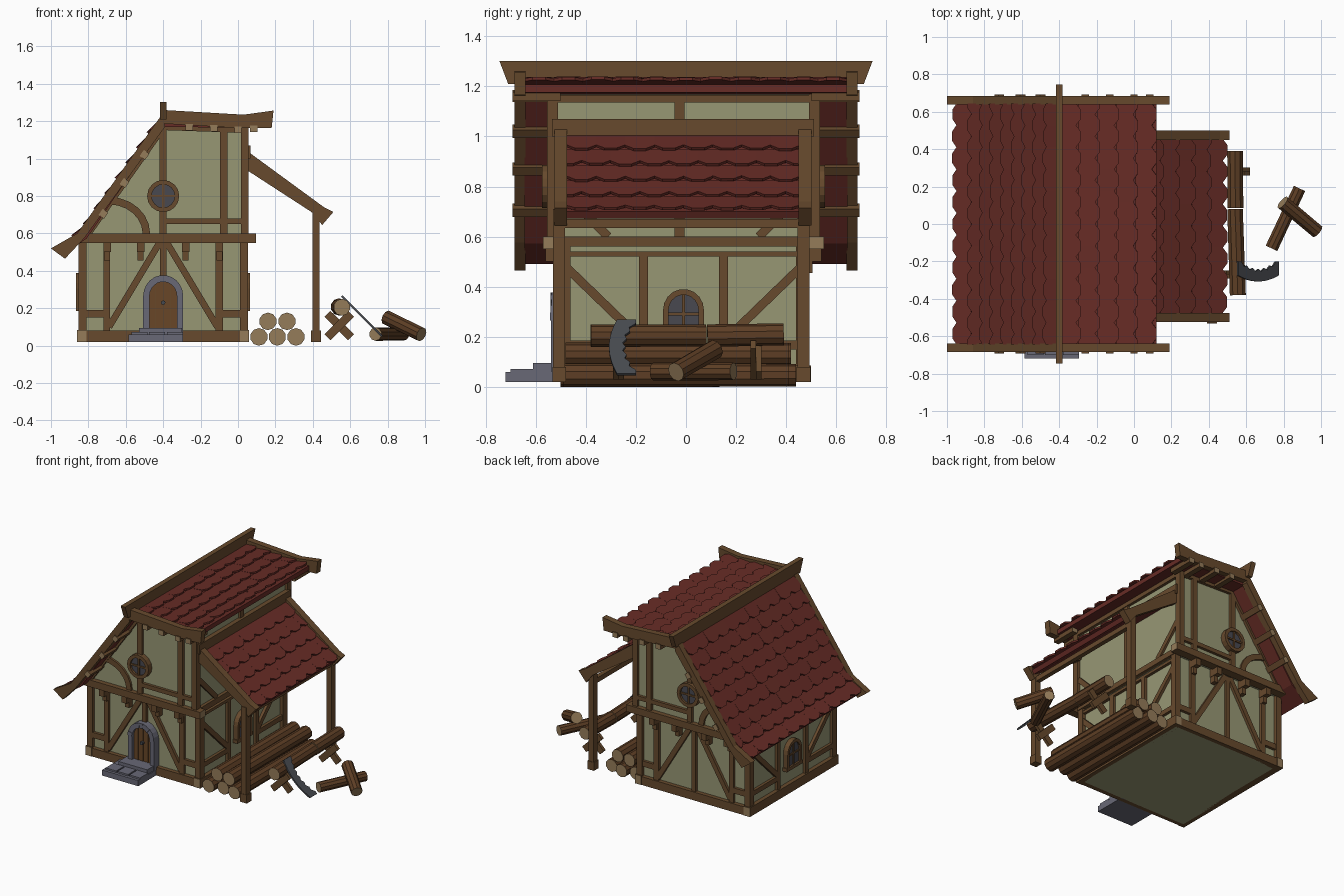
import bpy, bmesh, math, random
from mathutils import Vector

if "Cube" in bpy.data.objects:
    bpy.data.objects.remove(bpy.data.objects["Cube"])
random.seed(3)
M = {}
for n, c in {"plaster": (.31, .31, .175), "timber": (.135, .068, .026), "cut_wood": (.30, .20, .10),
             "roof_red": (.135, .025, .019), "stone": (.14, .14, .18), "glass": (.065, .065, .08),
             "bark": (.11, .048, .018), "door_wood": (.14, .062, .02), "steel": (.065, .07, .08)}.items():
    M[n] = bpy.data.materials.new(n)
    M[n].diffuse_color = (*c, 1)


def finish(name, bm, *mats):
    bmesh.ops.recalc_face_normals(bm, faces=bm.faces[:])
    me = bpy.data.meshes.new(name)
    bm.to_mesh(me)
    bm.free()
    for m in mats:
        me.materials.append(M[m])
    ob = bpy.data.objects.new(name, me)
    bpy.context.collection.objects.link(ob)


def add_prism(bm, pts, axis, a, b, ends=0):
    P = (lambda u, v, t: (u, t, v)) if axis == 'y' else (lambda u, v, t: (t, u, v))
    A = [bm.verts.new(P(u, v, a)) for u, v in pts]
    B = [bm.verts.new(P(u, v, b)) for u, v in pts]
    for cap in (A, B):
        bm.faces.new(cap).material_index = ends
    n = len(pts)
    for i in range(n):
        j = (i + 1) % n
        bm.faces.new((A[i], A[j], B[j], B[i]))


def prism(name, pts, axis, a, b, mat="timber", end=None):
    bm = bmesh.new()
    add_prism(bm, pts, axis, a, b, 1 if end else 0)
    finish(name, bm, mat, end or mat)


def rect(u0, u1, v0, v1):
    return [(u0, v0), (u1, v0), (u1, v1), (u0, v1)]


def box(name, x0, x1, y0, y1, z0, z1, mat="timber"):
    prism(name, rect(x0, x1, z0, z1), 'y', y0, y1, mat)


def bar(p, q, w):
    d = (Vector(q) - Vector(p)).normalized() * w / 2
    n = Vector((-d.y, d.x))
    return [tuple(Vector(p) + n), tuple(Vector(q) + n), tuple(Vector(q) - n), tuple(Vector(p) - n)]


def arch(cu, z0, hw, zs, n=9):
    return [(cu - hw, z0)] + [(cu - hw * math.cos(math.pi * i / n), zs + hw * 1.05 * math.sin(math.pi * i / n))
                              for i in range(n + 1)] + [(cu + hw, z0)]


def circle(cu, cv, r, n=16):
    return [(cu + r * math.cos(2 * math.pi * i / n), cv + r * math.sin(2 * math.pi * i / n)) for i in range(n)]


def ring(name, outer, inner, axis, a, b, mat, closed=False, jitter=0):
    bm = bmesh.new()
    n = len(outer)
    for i in range(n if closed else n - 1):
        j = (i + 1) % n
        add_prism(bm, [outer[i], outer[j], inner[j], inner[i]], axis, a, b + random.uniform(-jitter, jitter))
    finish(name, bm, mat)


def log(name, a, b, r, sides=10):
    a, b = Vector(a), Vector(b)
    bm = bmesh.new()
    bmesh.ops.create_cone(bm, cap_ends=True, segments=sides, radius1=r, radius2=r * .97, depth=(b - a).length)
    for f in bm.faces:
        f.material_index = 1 if len(f.verts) > 4 else 0
    q = (b - a).to_track_quat('Z', 'Y')
    for v in bm.verts:
        v.co = q @ v.co + (a + b) / 2
    finish(name, bm, "bark", "cut_wood")


def tiles(name, path, rows, y0, y1, cols):
    # overlapping shingles with clipped corners, laid down a roof line
    P = [Vector((x, 0, z)) for x, z in path]
    total = sum((q - p).length for p, q in zip(P, P[1:]))
    sgn = 1 if path[-1][0] > path[0][0] else -1

    def at(d):
        for k, (p, q) in enumerate(zip(P, P[1:])):
            L = (q - p).length
            if d <= L or k == len(P) - 2:
                t = (q - p) / L
                return p + t * d, Vector((-t.z, 0, t.x)) * sgn
            d -= L
    bm = bmesh.new()
    w, step = (y1 - y0) / cols, total / rows
    for r in range(rows):
        L = step * 1.12
        for c in range(cols + r % 2):
            u0 = y0 + (c - (r % 2) * .5) * w
            lift = random.uniform(0, .004)
            shape = [(0, 0), (1, 0), (1, .78), (.72, 1), (.28, 1), (0, .78)]
            lo, hi = [], []
            for u, v in shape:
                p, n = at(r * step + v * L)
                y = min(max(u0 + u * w, y0), y1)
                base = p + n * (v * .014 + lift * v) + Vector((0, y, 0))
                lo.append(bm.verts.new(base))
                hi.append(bm.verts.new(base + n * .012))
            bm.faces.new(lo)
            bm.faces.new(hi)
            for i in range(6):
                j = (i + 1) % 6
                bm.faces.new((lo[i], lo[j], hi[j], hi[i]))
    finish(name, bm, "roof_red")


C, X = -.01, -.4   # house centre in y and x
# plaster walls
box("lower_walls", X - .43, X + .43, C - .475, C + .475, .02, .58, "plaster")
prism("upper_walls", [(-.82, .56), (-.81, .6), (-.4, 1.19), (.035, 1.175), (.035, .56)], 'y', C - .525, C + .525, "plaster")

# front and back timber framing
low = [rect(-.72, -.685, .08, .55), rect(-.12, -.08, .08, .55), rect(-.417, -.383, .08, .55),
       bar((-.42, .55), (-.69, .1), .035), bar((-.38, .55), (-.11, .1), .035),
       rect(-.82, -.72, .15, .19), rect(-.08, .03, .15, .19)]
up = [rect(-.42, -.382, .6, 1.19), rect(-.095, -.055, .6, 1.175), rect(.015, .055, .6, 1.17),
      rect(-.382, .02, .65, .68), bar((-.81, .6), (-.4, 1.18), .05), bar((-.4, 1.17), (.04, 1.155), .035)]
for s, nm in ((-1, "front"), (1, "back")):
    for p in low:
        prism(nm + "_lower_timber", p, 'y', C + s * .46, C + s * .495)
    for p in up:
        prism(nm + "_upper_timber", p, 'y', C + s * .5, C + s * .545)
    prism(nm + "_sill", rect(C + s * .46, C + s * .505, .02, .08), 'x', -.85, .05, "timber", "cut_wood")
    prism(nm + "_floor_beam", rect(C + s * .5, C + s * .56, .55, .6), 'x', -.86, .095, "timber", "cut_wood")
    for x in (-.7, -.52, -.28, -.1):
        box("bracket_top", x - .02, x + .02, C + s * .45, C + s * .55, .5, .56)
        box("bracket_foot", x - .016, x + .016, C + s * .45, C + s * .515, .455, .5)
    # curved brace
    t = [math.radians(90 - 15 * i) for i in range(7)]
    ring(nm + "_curved_brace", [(-.69 + .22 * math.cos(a), .6 + .195 * math.sin(a)) for a in t],
         [(-.69 + .18 * math.cos(a), .6 + .155 * math.sin(a)) for a in t], 'y', C + s * .5, C + s * .54, "timber")
    # round window
    ring(nm + "_round_frame", circle(X, .8, .086), circle(X, .8, .062), 'y', C + s * .5, C + s * .565, "timber", True)
    prism(nm + "_round_glass", circle(X, .8, .064), 'y', C + s * .5, C + s * .55, "glass")
    prism(nm + "_window_bar", rect(X - .006, X + .006, .737, .863), 'y', C + s * .5, C + s * .558)
    prism(nm + "_window_bar", rect(X - .063, X + .063, .794, .806), 'y', C + s * .5, C + s * .558)

# side timber framing
for s, nm in ((-1, "left"), (1, "right")):
    a, b = X + s * .42, X + s * .45
    for k in (-1, 1):
        box(nm + "_corner_post", *sorted((X + s * .41, X + s * .453)), *sorted((C + k * .45, C + k * .498)), .08, .56)
        prism(nm + "_side_post", rect(C + k * .16 - .018, C + k * .16 + .018, .08, .53), 'x', a, b)
        prism(nm + "_side_brace", bar((C + k * .47, .48), (C + k * .17, .19), .035), 'x', a, b)
        prism(nm + "_side_rail", rect(*sorted((C + k * .17, C + k * .46)), .15, .185), 'x', a, b)
    prism(nm + "_side_sill", rect(X + s * .41, X + s * .46, .02, .085), 'y', C - .508, C + .508, "timber", "cut_wood")
    prism(nm + "_mid_rail", rect(C - .47, C + .47, .52, .54), 'x', a, b)
    prism(nm + "_plate", rect(X + s * .4, X + s * .458, .56, .6), 'y', C - .53, C + .53, "timber", "cut_wood")
    # arched window
    ring(nm + "_arch_frame", arch(C, .2, .082, .305), arch(C, .2, .06, .305), 'x', a, X + s * .465, "timber")
    prism(nm + "_arch_glass", arch(C, .2, .062, .305), 'x', a, X + s * .452, "glass")
    prism(nm + "_arch_bar", rect(C - .006, C + .006, .2, .37), 'x', a, X + s * .459)
    prism(nm + "_arch_bar", rect(C - .06, C + .06, .285, .297), 'x', a, X + s * .459)
    prism(nm + "_window_sill", rect(C - .09, C + .09, .185, .21), 'x', a, X + s * .465)
# upper right wall
prism("upper_side_post", rect(-.045, -.005, .6, 1.16), 'x', .02, .05)
prism("upper_side_rail", rect(C - .53, C + .53, 1.135, 1.165), 'x', .02, .055)
for k in (-1, 1):
    prism("upper_side_brace", bar((C + k * .3, .6), (C + k * .5, .8), .035), 'x', .02, .05)

# main roof: deck, shingles, barge boards, ridge, purlins
prism("left_roof_deck", [(-.4, 1.215), (-.835, .595), (-.945, .515), (-.93, .49), (-.81, .572), (-.4, 1.17)], 'y', -.645, .645, "roof_red")
prism("right_roof_deck", [(-.4, 1.215), (.02, 1.2), (.12, 1.208), (.12, 1.175), (.02, 1.165), (-.4, 1.17)], 'y', -.645, .645, "roof_red")
tiles("left_shingles", [(-.4, 1.215), (-.835, .595), (-.945, .515)], 9, -.645, .645, 11)
tiles("right_shingles", [(-.4, 1.215), (.02, 1.2), (.11, 1.208)], 5, -.645, .645, 11)
for s in (-1, 1):
    y0, y1 = s * .64, s * .685
    prism("left_barge_board", [(-1, .52), (-.86, .6), (-.4, 1.245), (-.39, 1.17), (-.82, .577), (-.925, .465)], 'y', y0, y1)
    prism("right_barge_board", [(-.4, 1.26), (.03, 1.235), (.19, 1.257), (.18, 1.165), (.01, 1.163), (-.4, 1.187)], 'y', y0, y1)
prism("ridge_beam", [(-.745, 1.302), (.745, 1.302), (.71, 1.21), (-.71, 1.21)], 'x', -.418, -.382)
for s in (-1, 1):
    for x, z, an in ((-.72, .705, 55), (-.607, .87, 55), (-.5, 1.02, 55), (-.26, 1.168, 0), (-.13, 1.163, 0), (0, 1.155, 0), (.085, 1.16, 0)):
        d = Vector((math.cos(math.radians(an)), math.sin(math.radians(an)))) * .02
        prism("purlin", bar((x - d.x, z - d.y), (x + d.x, z + d.y), .036), 'y', s * .5, s * .693, "timber", "cut_wood")

# lean-to roof and posts
prism("shed_deck", [(.045, 1.0), (.43, .722), (.475, .7), (.46, .672), (.415, .698), (.045, .965)], 'y', -.475, .455, "roof_red")
tiles("shed_shingles", [(.05, 1.0), (.43, .722), (.475, .698)], 5, -.475, .455, 8)
for y0, y1 in ((-.525, -.475), (.45, .5)):
    prism("shed_barge_board", [(.05, 1.04), (.46, .74), (.51, .715), (.45, .645), (.4, .71), (.05, .937)], 'y', y0, y1)
    box("shed_post", .397, .437, y0 - .005, y1 - .008, .03, .71)
    box("shed_post_foot", .39, .443, y0 - .008, y1 - .004, .02, .08)
box("shed_eave_beam", .4, .432, -.5, .47, .635, .67)
box("shed_wall_beam", .035, .068, -.535, .51, 1.0, 1.07)

# door with stone arch and steps
prism("door", arch(X, .07, .08, .265), 'y', C - .46, C - .505, "door_wood")
for x in (-.44, -.4, -.36):
    box("door_plank_gap", x - .002, x + .002, C - .509, C - .5, .08, .33, "timber")
prism("door_knob", circle(X, .23, .012, 8), 'y', C - .5, C - .525, "steel")
ring("door_arch", arch(X, .06, .107, .265, 11), arch(X, .06, .073, .265, 11), 'y', C - .46, C - .53, "stone", False, .006)
box("lower_step", -.585, -.295, -.72, -.48, .02, .06, "stone")
box("upper_step", -.53, -.3, -.61, -.48, .06, .095, "stone")
for x in (-.57, -.475, -.38):
    box("step_slab", x, x + .085, -.7, -.61, .06, .072, "stone")

# stacked logs under the lean-to
for x, z, y0, y1 in ((.112, .047, -.5, .42), (.21, .047, -.47, .44), (.31, .047, -.49, .41), (.16, .13, -.47, .42), (.262, .13, -.48, .41)):
    log("stacked_log", (x, y0, z), (x, y1, z), .047)
# sawhorses and the log being cut
log("cut_log_front", (.555, -.38, .205), (.54, .08, .205), .045)
log("cut_log_back", (.542, .085, .205), (.54, .39, .21), .045)
for y in (-.27, .28):
    prism("sawhorse_leg", bar((.478, .045), (.604, .17), .045), 'y', y - .022, y, "timber")
    prism("sawhorse_leg", bar((.604, .045), (.478, .17), .045), 'y', y, y + .022, "timber")
# loose logs
log("loose_log", (.735, -.13, .062), (.885, .19, .062), .036)
log("leaning_log", (.795, .115, .15), (.98, -.04, .06), .04)

# crescent saw leaning on the cut log, teeth on the inner edge
bm = bmesh.new()
outer, inner, N = [], [], 14
for i in range(N + 1):
    t = i / N
    k = 1 - (2 * t - 1) ** 2
    for lst, y in ((outer, -.275 - .032 * k), (inner, -.2 - .055 * k + (.014 if i % 2 else 0))):
        lst.append((Vector((.555 + .215 * t, y, .265 - .215 * t))))
off = Vector((.004, 0, .004))
rows = [[bm.verts.new(p + o) for p in l] for l in (outer, inner) for o in (-off, off)]
for i in range(N):
    for a, b in ((0, 1), (1, 3), (3, 2), (2, 0)):
        bm.faces.new((rows[a][i], rows[a][i + 1], rows[b][i + 1], rows[b][i]))
for i in (0, N):
    bm.faces.new((rows[0][i], rows[1][i], rows[3][i], rows[2][i]))
finish("saw_blade", bm, "steel")

for m in bpy.data.materials:
    if m.users and not m.is_grease_pencil:
        m.use_nodes = True
        m.node_tree.nodes["Principled BSDF"].inputs["Base Color"].default_value = m.diffuse_color
